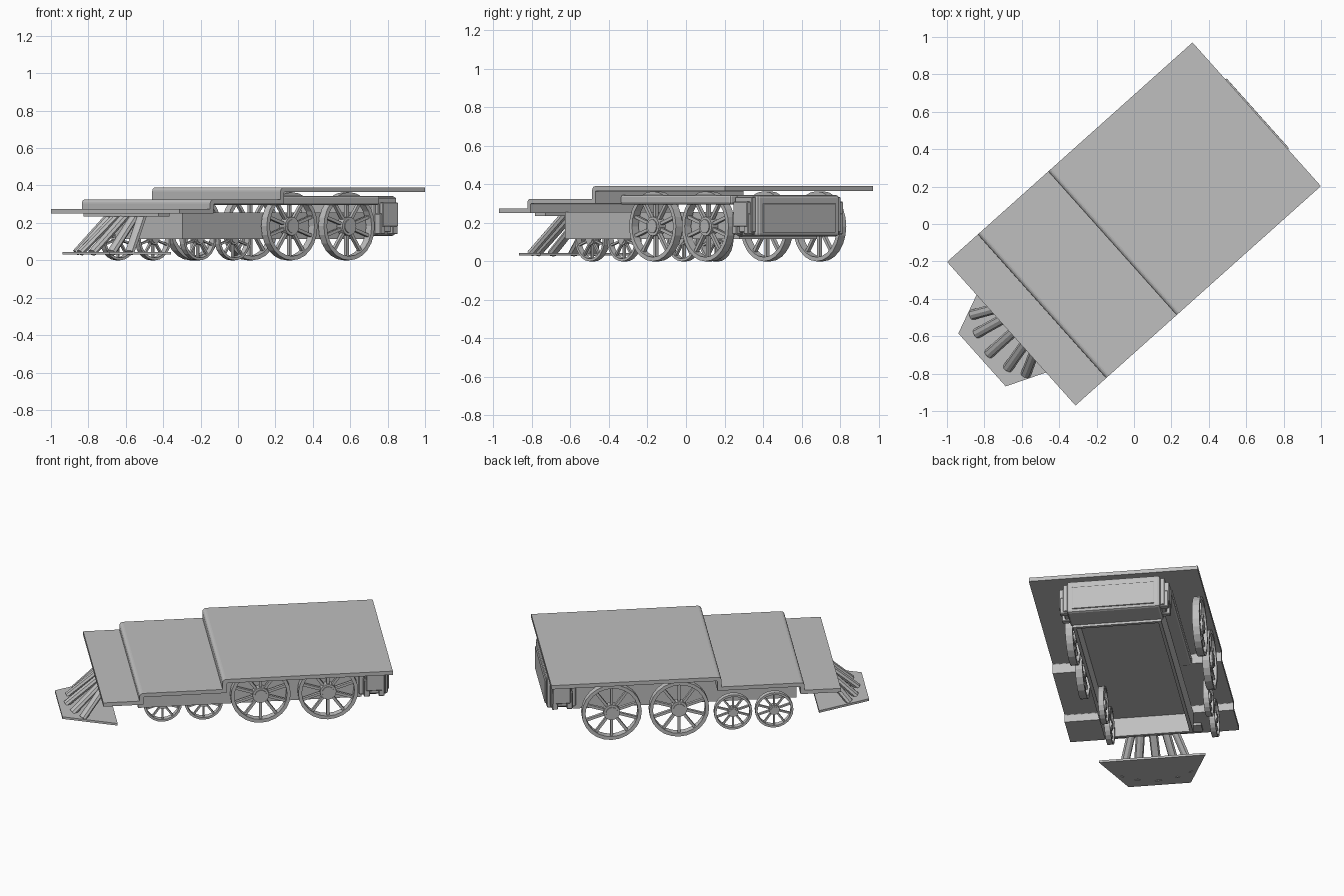
import bpy, bmesh, math
from mathutils import Matrix, Vector

cube = bpy.data.objects.get("Cube")
if cube:
    bpy.data.objects.remove(cube)

# The whole chassis is built along local x (rear = +x), then turned on the ground
TURN = Matrix.Rotation(math.radians(41.8), 4, 'Z')

grey = bpy.data.materials.new("plain_grey")
grey.use_nodes = True
colour = (0.52, 0.52, 0.52, 1)
grey.diffuse_color = colour
grey.node_tree.nodes["Principled BSDF"].inputs["Base Color"].default_value = colour


def finish(name, bm, bevel=0.0, segments=2):
    bmesh.ops.recalc_face_normals(bm, faces=bm.faces)
    mesh = bpy.data.meshes.new(name)
    bm.to_mesh(mesh)
    bm.free()
    mesh.materials.append(grey)
    ob = bpy.data.objects.new(name, mesh)
    bpy.context.collection.objects.link(ob)
    ob.matrix_world = TURN
    if bevel:
        mod = ob.modifiers.new("bevel", 'BEVEL')
        mod.width, mod.segments = bevel, segments
    return ob


def add_box(bm, x, y, z):
    size = [b - a for a, b in (x, y, z)]
    mid = [(a + b) / 2 for a, b in (x, y, z)]
    bmesh.ops.create_cube(bm, size=1, matrix=Matrix.Translation(mid) @ Matrix.Diagonal((*size, 1)))


def box(name, x, y, z, bevel=0.0):
    bm = bmesh.new()
    add_box(bm, x, y, z)
    return finish(name, bm, bevel)


def extrude(name, points, shift):
    bm = bmesh.new()
    face = bm.faces.new([bm.verts.new(p) for p in points])
    new = bmesh.ops.extrude_face_region(bm, geom=[face])["geom"]
    bmesh.ops.translate(bm, vec=shift, verts=[v for v in new if isinstance(v, bmesh.types.BMVert)])
    return finish(name, bm)


# Stepped deck: one folded plate with rounded step noses
HALF, THICK = 0.515, 0.025


def deck_line(drop):
    line = [(-0.88, 0.275 - drop)]
    for x, low, high in ((-0.66, 0.275, 0.325), (-0.155, 0.325, 0.39)):
        x += drop
        r = 0.022 if not drop else 0.006
        line.append((x, low - drop))
        for i in range(5):
            a = math.pi / 2 * i / 4
            line.append((x + r - r * math.cos(a), high - drop - r + r * math.sin(a)))
    return line + [(0.88, 0.39 - drop)]


profile = deck_line(0) + deck_line(THICK)[::-1]
extrude("stepped_deck", [(x, -HALF, z) for x, z in profile], (0, 2 * HALF, 0))

# Open-bottomed frame tray
box("frame_top", (-0.64, 0.74), (-0.27, 0.27), (0.24, 0.255))
box("frame_front", (-0.64, -0.62), (-0.27, 0.27), (0.115, 0.25))
box("frame_rear", (0.70, 0.72), (-0.27, 0.27), (0.115, 0.25))
for side, s in (("right", -1), ("left", 1)):
    box(side + "_frame_side", (-0.64, 0.72), sorted((s * 0.25, s * 0.27)), (0.115, 0.25))
    box(side + "_running_bar", (-0.15, 0.72), sorted((s * 0.25, s * 0.335)), (0.295, 0.345), 0.012)

# Rear box with raised panel and stepped end blocks
box("rear_box", (0.70, 0.88), (-0.285, 0.285), (0.13, 0.345), 0.015)
box("rear_panel", (0.87, 0.888), (-0.25, 0.25), (0.15, 0.30), 0.003)
for side, s in (("right", -1), ("left", 1)):
    bm = bmesh.new()
    add_box(bm, (0.73, 0.86), sorted((s * 0.28, s * 0.31)), (0.15, 0.335))
    add_box(bm, (0.74, 0.85), sorted((s * 0.30, s * 0.336)), (0.18, 0.31))
    for x in (0.745, 0.835):
        add_box(bm, (x - 0.018, x + 0.018), sorted((s * 0.28, s * 0.33)), (0.14, 0.25))
    finish(side + "_end_block", bm, 0.004, 1)


# Spoked wheels
def wheel(name, x, y, radius, hub, rim, width, spokes, sides=24):
    bm = bmesh.new()
    # rim ring turned from a flat rectangle
    ring = [(radius, -width / 2), (radius, width / 2), (radius - rim, width / 2), (radius - rim, -width / 2)]
    rows = []
    for i in range(sides):
        a = 2 * math.pi * i / sides
        rows.append([bm.verts.new((r * math.cos(a), t, r * math.sin(a))) for r, t in ring])
    for i in range(sides):
        p, q = rows[i], rows[(i + 1) % sides]
        for j in range(4):
            k = (j + 1) % 4
            bm.faces.new((p[j], p[k], q[k], q[j]))
    upright = Matrix.Rotation(math.pi / 2, 4, 'X')
    for r, depth in ((hub, width), (hub * 0.72, width * 1.25)):
        bmesh.ops.create_cone(bm, cap_ends=True, segments=16, radius1=r, radius2=r, depth=depth, matrix=upright)
    length = radius - rim / 2 - hub * 0.8
    for i in range(spokes):
        m = (Matrix.Rotation(2 * math.pi * (i + 0.5) / spokes, 4, 'Y')
             @ Matrix.Translation((hub * 0.8 + length / 2, 0, 0))
             @ Matrix.Diagonal((length, width * 0.45, radius * 0.09, 1)))
        bmesh.ops.create_cube(bm, size=1, matrix=m)
    bmesh.ops.translate(bm, vec=(x, y, radius), verts=bm.verts)
    finish(name, bm)


for side, big_y, small_y in (("right", -0.30, -0.22), ("left", 0.475, 0.42)):
    for place, x in (("front", 0.10), ("rear", 0.51)):
        wheel(f"{side}_{place}_driving_wheel", x, big_y, 0.182, 0.05, 0.022, 0.045, 10)
    for place, x in (("front", -0.485), ("rear", -0.235)):
        wheel(f"{side}_{place}_guide_wheel", x, small_y, 0.116, 0.032, 0.014, 0.035, 10)

# Track guard: base plate, top beam and fanned slanting bars
plate = [(-1.09, -0.19), (-1.09, 0.19), (-0.77, 0.325), (-0.77, -0.325)]
extrude("guard_plate", [(x, y, 0.03) for x, y in plate], (0, 0, 0.014))
box("guard_beam", (-0.84, -0.76), (-0.30, 0.30), (0.235, 0.25))
for n, (x, y) in enumerate(((-0.97, -0.215), (-1.02, -0.125), (-1.045, 0), (-1.02, 0.125), (-0.97, 0.215))):
    low, high = Vector((x, y, 0.04)), Vector((-0.80, y * 0.6, 0.245))
    run = high - low
    bm = bmesh.new()
    across = run.cross(Vector((0, 0, 1))).normalized()
    axes = Matrix((across, run.normalized().cross(across), run.normalized())).transposed().to_4x4()
    m = Matrix.Translation((low + high) / 2) @ axes @ Matrix.Diagonal((0.055, 0.04, run.length, 1))
    bmesh.ops.create_cone(bm, cap_ends=True, segments=8, radius1=0.5, radius2=0.5, depth=1, matrix=m)
    finish(f"guard_bar_{n + 1}", bm)
